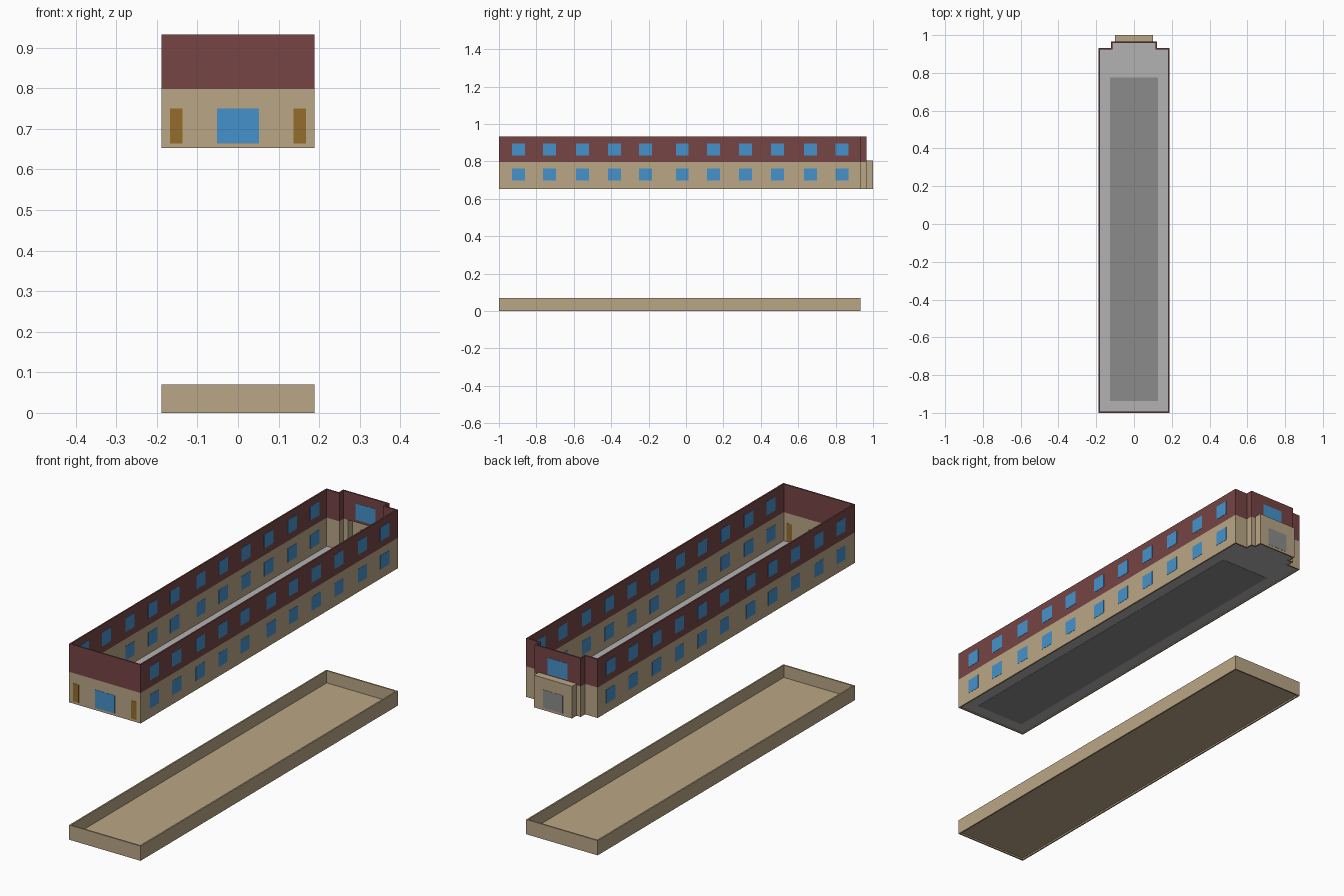
import bpy, bmesh
from mathutils import Vector

if "Cube" in bpy.data.objects:
    bpy.data.objects.remove(bpy.data.objects["Cube"])

HW, T = 0.188, 0.007          # half width of the building, wall thickness
Z0, ZM, Z1 = 0.653, 0.798, 0.932


def mat(name, rgb):
    m = bpy.data.materials.new(name)
    m.diffuse_color = (*rgb, 1)
    m.use_nodes = True
    m.node_tree.nodes["Principled BSDF"].inputs["Base Color"].default_value = m.diffuse_color
    return m


TAN = mat("tan wall", (0.49, 0.38, 0.235))
RED = mat("dark red wall", (0.18, 0.058, 0.058))
BLUE = mat("blue glass", (0.06, 0.29, 0.6))
BROWN = mat("brown door", (0.30, 0.15, 0.025))
LIGHT = mat("light grey floor", (0.45, 0.45, 0.45))
DARK = mat("dark grey", (0.26, 0.26, 0.26))


def finish(name, bm, material):
    bmesh.ops.recalc_face_normals(bm, faces=bm.faces)
    me = bpy.data.meshes.new(name)
    bm.to_mesh(me)
    bm.free()
    me.materials.append(material)
    ob = bpy.data.objects.new(name, me)
    bpy.context.collection.objects.link(ob)
    return ob


def box(name, lo, hi, material):
    bm = bmesh.new()
    bmesh.ops.create_cube(bm, size=1)
    for v in bm.verts:
        v.co = [(a + b) / 2 + c * (b - a) for a, b, c in zip(lo, hi, v.co)]
    return finish(name, bm, material)


def mirrored(half):
    return half + [(-x, y) for x, y in reversed(half)]


def inset(pts, t):
    """Offset a counter-clockwise right-angled outline inwards."""
    out = []
    for i, p in enumerate(pts):
        p, a, b = Vector(p), Vector(pts[i - 1]), Vector(pts[(i + 1) % len(pts)])
        d1, d2 = (p - a).normalized(), (b - p).normalized()
        out.append(p + t * (Vector((-d1.y, d1.x)) + Vector((-d2.y, d2.x))))
    return out


def ring(name, pts, z0, z1, material):
    """Thin wall following an outline."""
    bm = bmesh.new()
    loops = [[bm.verts.new((p[0], p[1], z)) for p in o]
             for o, z in ((pts, z0), (pts, z1), (inset(pts, T), z1), (inset(pts, T), z0))]
    n = len(pts)
    for k in range(4):
        a, b = loops[k], loops[(k + 1) % 4]
        for i in range(n):
            j = (i + 1) % n
            bm.faces.new((a[i], a[j], b[j], b[i]))
    return finish(name, bm, material)


def slab(name, pts, z0, z1, material):
    bm = bmesh.new()
    f = bm.faces.new([bm.verts.new((p[0], p[1], z0)) for p in pts])
    r = bmesh.ops.extrude_face_region(bm, geom=[f])
    top = [v for v in r["geom"] if isinstance(v, bmesh.types.BMVert)]
    bmesh.ops.translate(bm, verts=top, vec=(0, 0, z1 - z0))
    return finish(name, bm, material)


# Outlines
plain = mirrored([(HW, -1), (HW, 0.932)])
upper = mirrored([(HW, -1), (HW, 0.932), (0.122, 0.932), (0.122, 0.965)])
lower = mirrored([(HW, -1), (HW, 0.932), (0.122, 0.932), (0.122, 0.965),
                  (0.1, 0.965), (0.1, 1.0)])

# Walls, porch roof, floor
ring("lower_walls", lower, Z0, ZM, TAN)
ring("upper_walls", upper, ZM, Z1, RED)
box("porch_roof", (-0.1, 0.958, ZM), (0.1, 1.0, 0.806), TAN)
slab("floor", inset(lower, T * 0.9), 0.657, 0.662, LIGHT)
box("floor_strip", (-0.127, -0.937, 0.656), (0.127, 0.775, 0.663), DARK)

# Base tray
ring("tray_rim", plain, 0, 0.07, TAN)
slab("tray_floor", inset(plain, T * 0.9), 0.007, 0.012, TAN)

# Side windows, showing on both faces of the wall
E = 0.001
for y in (-0.896, -0.73, -0.553, -0.382, -0.217, -0.02,
          0.147, 0.318, 0.489, 0.666, 0.834):
    for zc in (0.73, 0.864):
        for s in (-1, 1):
            a, b = sorted((s * (HW + E), s * (HW - T - E)))
            box("side_window", (a, y - 0.034, zc - 0.033), (b, y + 0.034, zc + 0.033), BLUE)


def end_panel(name, x0, x1, z0, z1, y, material):
    """Plate through an end wall; y is the wall's lower y."""
    box(name, (x0, y - E, z0), (x1, y + T + E, z1), material)


# Front doors
end_panel("front_glass_door", -0.052, 0.052, 0.664, 0.75, -1, BLUE)
for s in (-1, 1):
    a, b = sorted((s * 0.137, s * 0.167))
    end_panel("front_side_door", a, b, 0.664, 0.75, -1, BROWN)

# Back door and window
end_panel("porch_door", -0.052, 0.052, 0.664, 0.75, 1 - T, DARK)
end_panel("back_window", -0.053, 0.053, 0.81, 0.888, 0.965 - T, BLUE)
